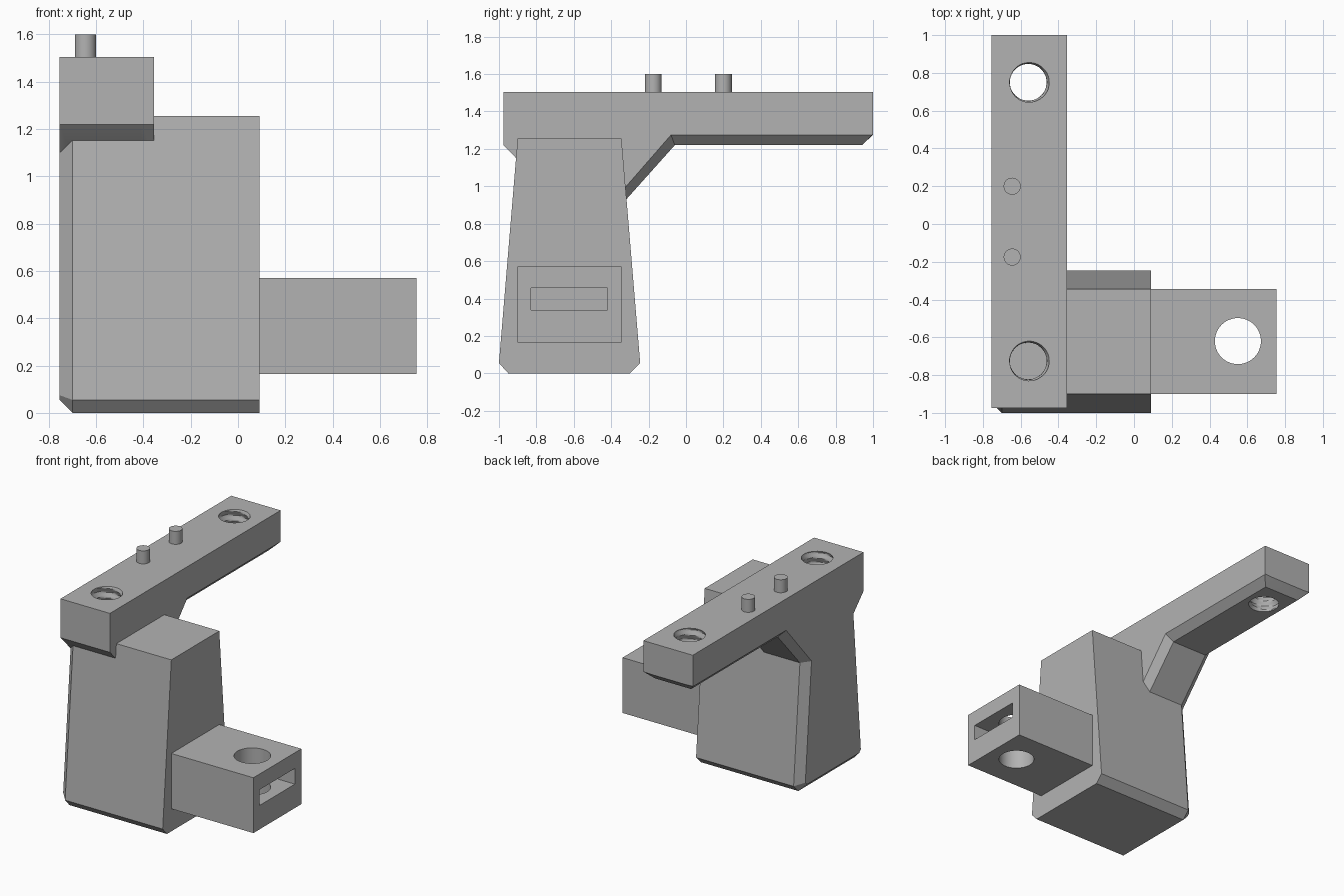
import bpy
import bmesh
from math import sin, cos, pi, radians

if "Cube" in bpy.data.objects:
    bpy.data.objects.remove(bpy.data.objects["Cube"])

GREY = (0.45, 0.45, 0.45, 1)
grey = bpy.data.materials.new("plain grey")
grey.use_nodes = True
grey.diffuse_color = GREY
grey.node_tree.nodes["Principled BSDF"].inputs["Base Color"].default_value = GREY


def loft(name, rings):
    """Solid through a list of closed rings with equal point counts."""
    bm = bmesh.new()
    loops = [[bm.verts.new(p) for p in ring] for ring in rings]
    n = len(loops[0])
    for a, b in zip(loops, loops[1:]):
        for i in range(n):
            j = (i + 1) % n
            bm.faces.new((a[i], a[j], b[j], b[i]))
    bm.faces.new(loops[0])
    bm.faces.new(loops[-1])
    bmesh.ops.recalc_face_normals(bm, faces=bm.faces)
    mesh = bpy.data.meshes.new(name)
    bm.to_mesh(mesh)
    bm.free()
    mesh.materials.append(grey)
    obj = bpy.data.objects.new(name, mesh)
    bpy.context.collection.objects.link(obj)
    return obj


def section(x, profile):
    return [(x, y, z) for y, z in profile]


def box(name, x0, x1, y0, y1, z0, z1):
    rect = [(y0, z0), (y1, z0), (y1, z1), (y0, z1)]
    return loft(name, [section(x0, rect), section(x1, rect)])


def post(name, x, y, r, z0, z1, rows=1, thread=0.0, pitch=0.07, sides=40):
    """Upright cylinder, with an optional helical thread of given depth."""
    rings = []
    for k in range(rows + 1):
        z = z0 + (z1 - z0) * k / rows
        ring = []
        for i in range(sides):
            a = 2 * pi * i / sides
            phase = (z / pitch - i / sides) % 1
            rad = r + thread * (1 - abs(2 * phase - 1))
            ring.append((x + rad * cos(a), y + rad * sin(a), z))
        rings.append(ring)
    return loft(name, rings)


def cut(obj, cutters):
    bpy.context.view_layer.objects.active = obj
    for c in cutters:
        mod = obj.modifiers.new("cut", "BOOLEAN")
        mod.operation = "DIFFERENCE"
        mod.solver = "EXACT"
        mod.object = c
        bpy.ops.object.modifier_apply(modifier=mod.name)


# Tapered body, chamfered along the bottom and around its -x face
body_full = [(-0.95, 0), (-0.30, 0), (-0.245, 0.055), (-0.345, 1.255),
             (-0.90, 1.255), (-1.0, 0.055)]
body_inset = [(-0.926, 0.055), (-0.322, 0.055), (-0.302, 0.075), (-0.40, 1.255),
              (-0.845, 1.255), (-0.944, 0.075)]
body = loft("body", [section(-0.755, body_inset), section(-0.70, body_full),
                     section(0.09, body_full)])

# Long top arm with its gusset, underside edges chamfered on both sides
arm_full = [(-0.975, 1.505), (-0.975, 1.22), (-0.85, 1.09), (-0.40, 0.84),
            (-0.06, 1.22), (0.94, 1.22), (1.0, 1.275), (1.0, 1.505)]
arm_inset = arm_full[:3] + [(-0.40, 0.908), (-0.08, 1.275), (0.996, 1.275),
                            (1.0, 1.278), (1.0, 1.505)]
arm = loft("top_arm", [section(-0.755, arm_inset), section(-0.70, arm_full),
                       section(-0.41, arm_full), section(-0.355, arm_inset)])

# Threaded holes: through at the back, blind at the front
through = post("thread_cutter", -0.56, 0.75, 0.097, 1.15, 1.56, 48, 0.016)
blind = post("thread_cutter", -0.56, -0.725, 0.097, 1.2, 1.56, 42, 0.016)
cut(arm, [through, blind])
cut(body, [blind])

# Locating pegs on the arm
pegs = [post("locating_peg", -0.645, y, 0.045, 1.48, 1.6) for y in (-0.175, 0.2)]

# Side lug with a bolt hole and a nut slot
lug = box("side_lug", 0.06, 0.755, -0.90, -0.345, 0.165, 0.57)
bolt = post("bolt_cutter", 0.55, -0.62, 0.122, 0.1, 0.65, sides=48)
slot = box("slot_cutter", 0.345, 0.8, -0.83, -0.42, 0.34, 0.455)
cut(lug, [bolt, slot])

for cutter in (through, blind, bolt, slot):
    bpy.data.objects.remove(cutter)

# Smooth the round walls, keep the corners sharp
bpy.ops.object.select_all(action="DESELECT")
for obj in [arm, lug] + pegs:
    obj.select_set(True)
bpy.context.view_layer.objects.active = arm
bpy.ops.object.shade_smooth_by_angle(angle=radians(25))
